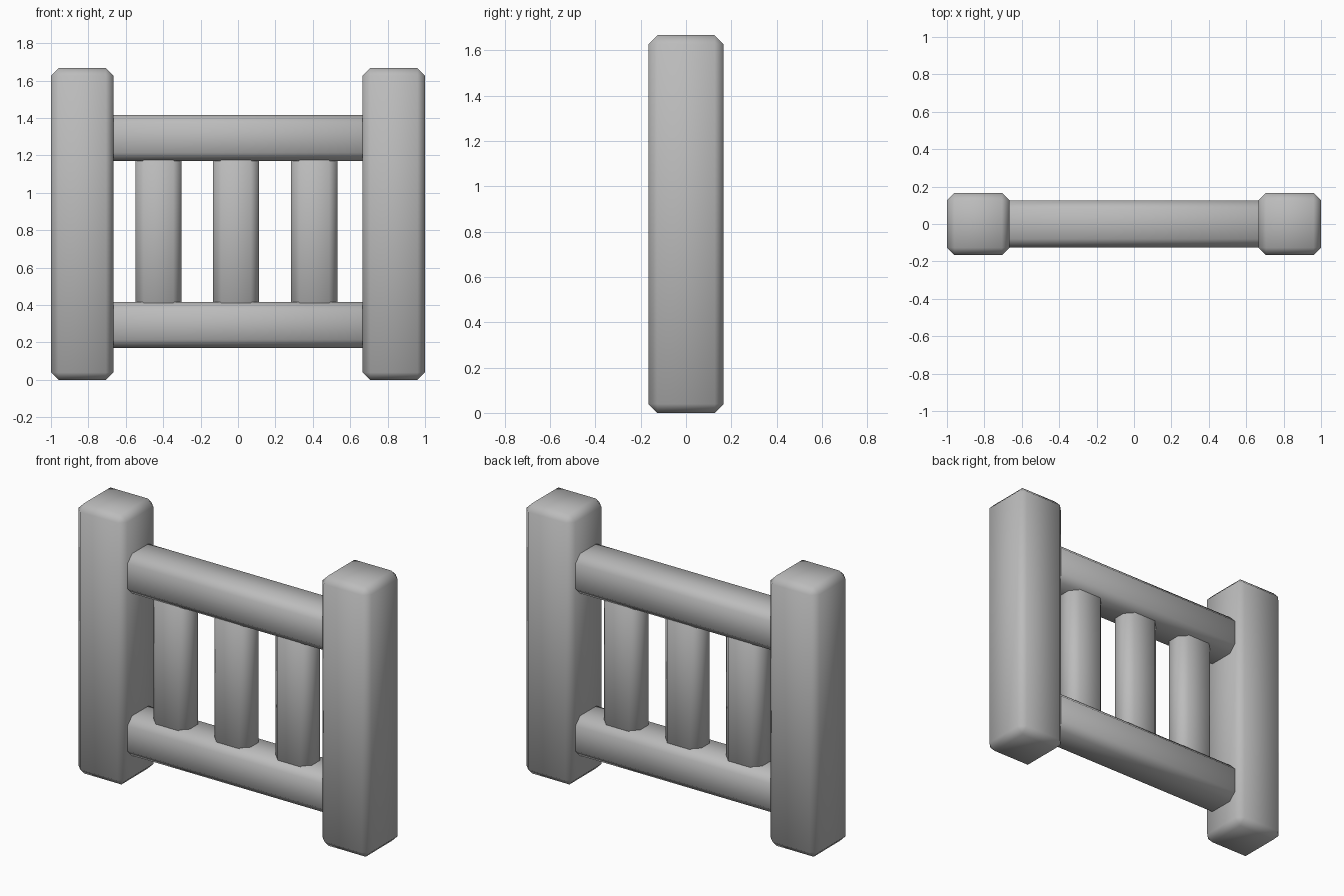
import bpy
import bmesh
from mathutils import Vector

cube = bpy.data.objects.get("Cube")
if cube:
    bpy.data.objects.remove(cube, do_unlink=True)

GREY = (0.5, 0.5, 0.5, 1.0)
mat = bpy.data.materials.new("plain grey")
mat.use_nodes = True
mat.diffuse_color = GREY
mat.node_tree.nodes["Principled BSDF"].inputs["Base Color"].default_value = GREY


def beam(name, center, size, chamfer):
    """Smooth-shaded box with every edge chamfered."""
    bm = bmesh.new()
    bmesh.ops.create_cube(bm, size=1)
    bmesh.ops.scale(bm, vec=Vector(size), verts=bm.verts)
    bmesh.ops.bevel(bm, geom=bm.edges[:], offset=chamfer, offset_type='OFFSET',
                    segments=1, affect='EDGES')
    for face in bm.faces:
        face.smooth = True
    mesh = bpy.data.meshes.new(name)
    bm.to_mesh(mesh)
    bm.free()
    mesh.materials.append(mat)
    obj = bpy.data.objects.new(name, mesh)
    obj.location = center
    bpy.context.collection.objects.link(obj)


# End posts
for side, x in (("right", -0.833), ("left", 0.833)):
    beam(f"{side}_post", (x, 0, 0.833), (0.333, 0.333, 1.667), 0.04)

# Horizontal rails, their ends buried in the posts
for level, z in (("lower", 0.293), ("upper", 1.293)):
    beam(f"{level}_rail", (0, 0, z), (1.55, 0.25, 0.245), 0.045)

# Upright balusters, their ends buried in the rails
for place, x in (("right", -0.425), ("middle", -0.01), ("left", 0.408)):
    beam(f"{place}_baluster", (x, 0, 0.793), (0.247, 0.17, 0.95), 0.045)
